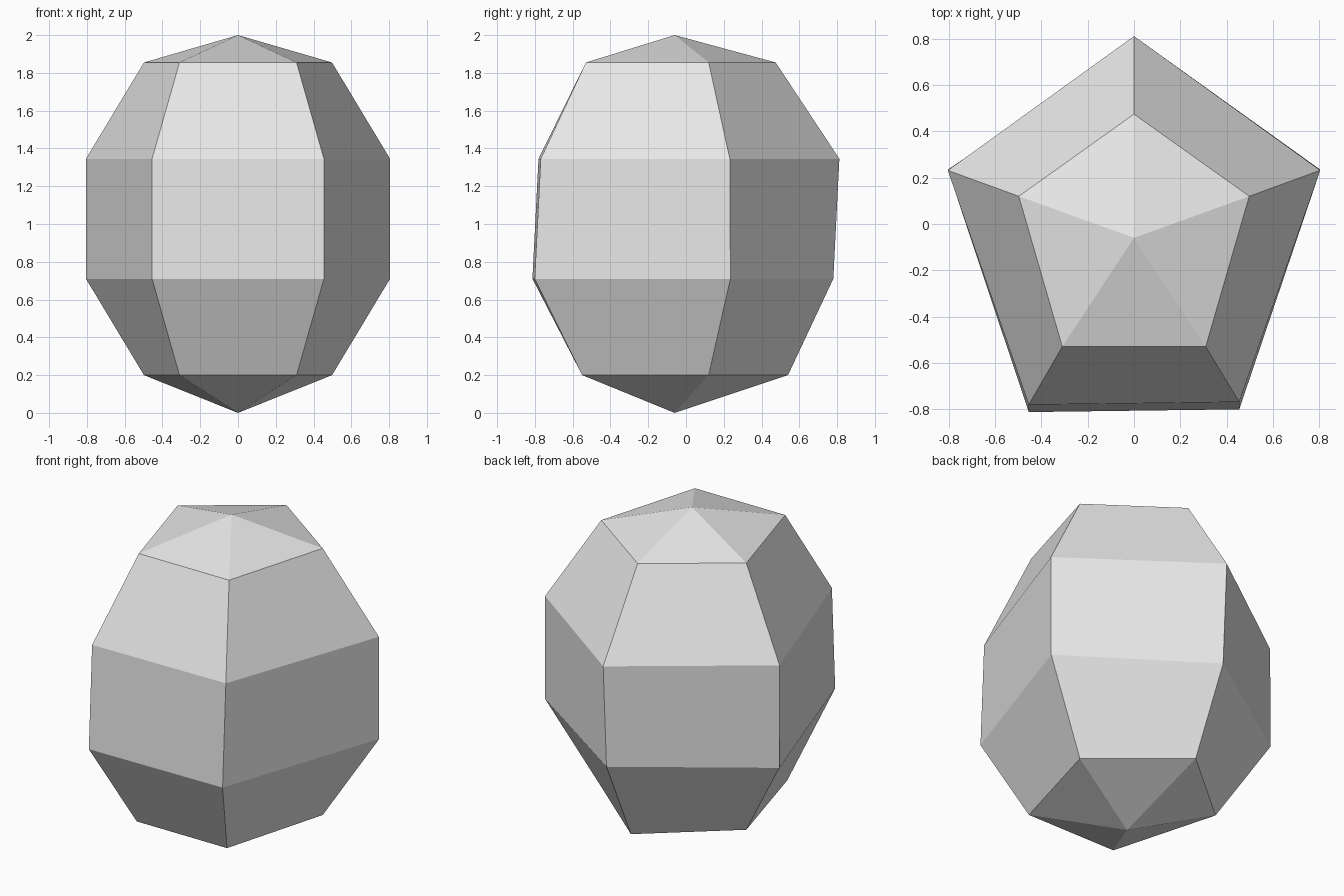
import bpy
import bmesh

cube = bpy.data.objects.get("Cube")
if cube:
    bpy.data.objects.remove(cube, do_unlink=True)

# Single neutral grey
grey = bpy.data.materials.new("light grey")
grey.use_nodes = True
colour = (0.8, 0.8, 0.8, 1.0)
grey.diffuse_color = colour
grey.node_tree.nodes["Principled BSDF"].inputs["Base Color"].default_value = colour

# Pentagonal rings, bottom to top:
# height, side x, side y, front x, front y, back y, sideways skew of the front
RINGS = [
    (0.20, 0.498, 0.12, 0.31, -0.55, 0.54, 0.0),
    (0.71, 0.805, 0.235, 0.455, -0.807, 0.78, 0.006),
    (1.345, 0.805, 0.232, 0.455, -0.775, 0.812, 0.006),
    (1.855, 0.498, 0.12, 0.31, -0.53, 0.475, 0.0),
]
APEX_Y = -0.06

bm = bmesh.new()


def add_ring(z, side_x, side_y, front_x, front_y, back_y, skew):
    points = [(0, back_y), (-side_x, side_y), (-front_x, front_y - skew),
              (front_x, front_y + skew), (side_x, side_y)]
    return [bm.verts.new((x, y, z)) for x, y in points]


rings = [add_ring(*ring) for ring in RINGS]
bottom = bm.verts.new((0, APEX_Y, 0))
top = bm.verts.new((0, APEX_Y, 2))

# Side panels between neighbouring rings, then the pointed ends
for low, high in zip(rings, rings[1:]):
    for i in range(5):
        j = (i + 1) % 5
        bm.faces.new((low[i], low[j], high[j], high[i]))
for i in range(5):
    j = (i + 1) % 5
    bm.faces.new((bottom, rings[0][j], rings[0][i]))
    bm.faces.new((top, rings[-1][i], rings[-1][j]))
bmesh.ops.recalc_face_normals(bm, faces=bm.faces)

mesh = bpy.data.meshes.new("faceted_stone")
bm.to_mesh(mesh)
bm.free()
mesh.materials.append(grey)
stone = bpy.data.objects.new("faceted_stone", mesh)
bpy.context.collection.objects.link(stone)
